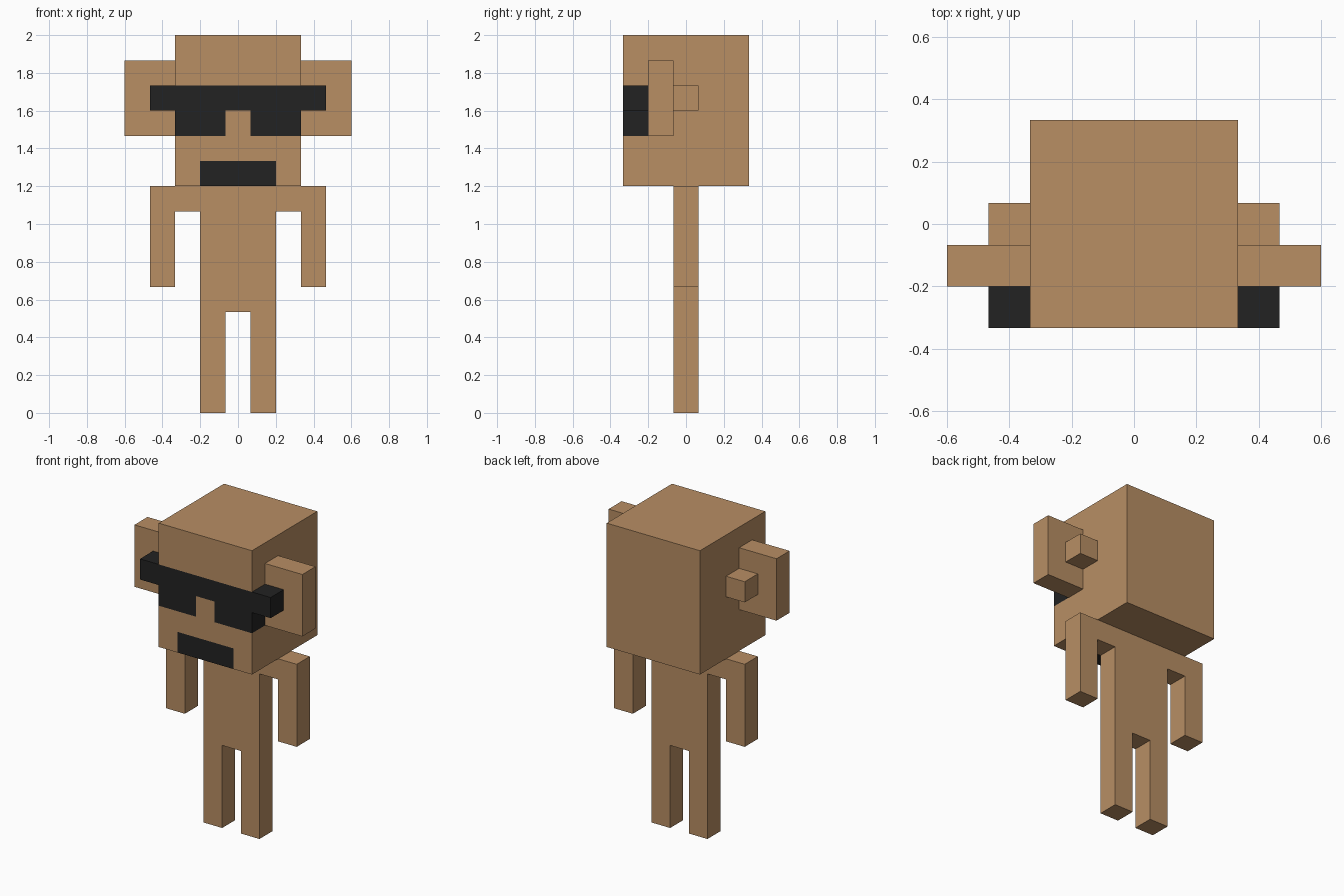
import bpy, bmesh
from mathutils import Vector

U = 2 / 15  # one block

cube = bpy.data.objects.get("Cube")
if cube:
    bpy.data.objects.remove(cube, do_unlink=True)


def make_material(name, rgb):
    mat = bpy.data.materials.new(name)
    mat.use_nodes = True
    mat.diffuse_color = (*rgb, 1)
    mat.node_tree.nodes["Principled BSDF"].inputs["Base Color"].default_value = (*rgb, 1)
    return mat


tan = make_material("tan", (0.479, 0.271, 0.127))
black = make_material("black", (0.016, 0.016, 0.016))


def finish(bm, name, *mats):
    """Scale from blocks to units and link as an object."""
    bmesh.ops.scale(bm, vec=(U, U, U), verts=bm.verts)
    bmesh.ops.recalc_face_normals(bm, faces=bm.faces)
    mesh = bpy.data.meshes.new(name)
    bm.to_mesh(mesh)
    bm.free()
    for mat in mats:
        mesh.materials.append(mat)
    obj = bpy.data.objects.new(name, mesh)
    bpy.context.collection.objects.link(obj)
    return obj


def box_bmesh(lo, hi):
    bm = bmesh.new()
    bmesh.ops.create_cube(bm, size=1)
    lo, hi = Vector(lo), Vector(hi)
    bmesh.ops.scale(bm, vec=hi - lo, verts=bm.verts)
    bmesh.ops.translate(bm, vec=(lo + hi) / 2, verts=bm.verts)
    return bm


def pair(name, lo, hi, mat):
    """A box on the left (+x) and its mirror on the right."""
    for side, s in (("left", 1), ("right", -1)):
        x0, x1 = sorted((s * lo[0], s * hi[0]))
        finish(box_bmesh((x0, *lo[1:]), (x1, *hi[1:])), f"{side}_{name}", mat)


# Body, arms and legs: one half outline mirrored, then extruded in depth
half = [(0.5, 4), (0.5, 0), (1.5, 0), (1.5, 8), (2.5, 8), (2.5, 5), (3.5, 5), (3.5, 9)]
outline = half + [(-x, z) for x, z in reversed(half)]
bm = bmesh.new()
face = bm.faces.new([bm.verts.new((x, -0.5, z)) for x, z in outline])
ext = bmesh.ops.extrude_face_region(bm, geom=[face], use_keep_orig=True)
bmesh.ops.translate(bm, vec=(0, 1, 0),
                    verts=[v for v in ext["geom"] if isinstance(v, bmesh.types.BMVert)])
finish(bm, "body", tan)


# Head: cut along the edges of the sunglasses and mouth, then coloured by position
def is_black(c):
    if c.y > -1.5:
        return False
    bar = 12 < c.z < 13
    lens = 11 < c.z < 12 and abs(c.x) > 0.5
    mouth = c.z < 10 and abs(c.x) < 1.5
    return bar or lens or mouth


bm = box_bmesh((-2.5, -2.5, 9), (2.5, 2.5, 15))
cuts = {0: (-1.5, -0.5, 0.5, 1.5), 1: (-1.5,), 2: (10, 11, 12, 13)}
for axis, places in cuts.items():
    normal = Vector((0, 0, 0))
    normal[axis] = 1
    for place in places:
        bmesh.ops.bisect_plane(bm, geom=bm.verts[:] + bm.edges[:] + bm.faces[:],
                               plane_co=normal * place, plane_no=normal)
for f in bm.faces:
    f.material_index = int(is_black(f.calc_center_median()))
bmesh.ops.dissolve_limit(bm, angle_limit=0.01, verts=bm.verts[:], edges=bm.edges[:],
                         delimit={'MATERIAL'})
finish(bm, "head", tan, black)

# Ears, the knobs behind them and the sunglasses hinges
pair("ear", (2.5, -1.5, 11), (4.5, -0.5, 14), tan)
pair("ear_knob", (2.5, -0.5, 12), (3.5, 0.5, 13), tan)
pair("sunglasses_hinge", (2.5, -2.5, 12), (3.5, -1.5, 13), black)
